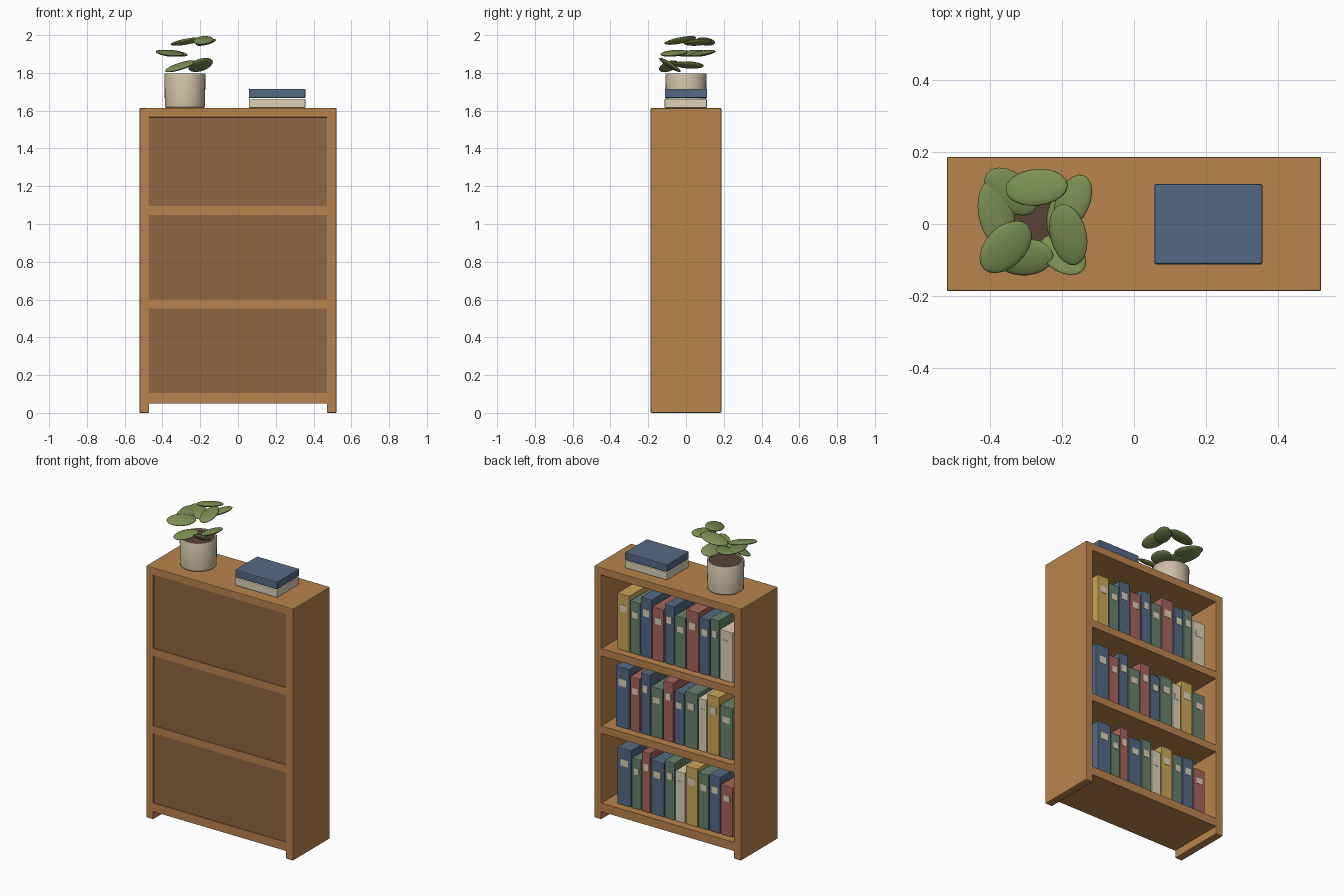
import bpy, math
from mathutils import Euler

if "Cube" in bpy.data.objects:
    bpy.data.objects.remove(bpy.data.objects["Cube"])


def material(name, r, g, b):
    m = bpy.data.materials.new(name)
    m.diffuse_color = [(c / 255 / 12.92 if c < 11 else ((c / 255 + 0.055) / 1.055) ** 2.4)
                       for c in (r, g, b)] + [1]
    m.use_nodes = True
    m.node_tree.nodes["Principled BSDF"].inputs["Base Color"].default_value = m.diffuse_color
    return m


WOOD = material("wood", 186, 132, 78)
PANEL = material("panel_wood", 142, 102, 68)
CREAM = material("cream", 220, 210, 184)
GLAZE = material("pot_glaze", 204, 190, 165)
SOIL = material("soil", 88, 66, 52)
LEAF = material("leaf_green", 124, 143, 84)
COVERS = {"N": material("navy_cover", 84, 106, 132), "G": material("green_cover", 104, 130, 110),
          "R": material("red_cover", 168, 100, 92), "Y": material("ochre_cover", 204, 168, 88),
          "W": CREAM}


def box(name, x0, x1, y0, y1, z0, z1, mat, bevel=0.0):
    bpy.ops.mesh.primitive_cube_add(size=1, location=((x0 + x1) / 2, (y0 + y1) / 2, (z0 + z1) / 2))
    o = bpy.context.object
    o.name = name
    o.scale = (x1 - x0, y1 - y0, z1 - z0)
    bpy.ops.object.transform_apply(location=False, rotation=False, scale=True)
    o.data.materials.append(mat)
    if bevel:
        b = o.modifiers.new("bevel", "BEVEL")
        b.width, b.segments = bevel, 2
    return o


# Carcass: two sides, top, bottom and two shelves, with a recessed panel
for side, s in (("left", -1), ("right", 1)):
    box(side + "_side", *sorted((s * 0.47, s * 0.521)), -0.187, 0.187, 0, 1.614, WOOD, 0.005)
for name, z0, z1, w in (("top_board", 1.565, 1.614, 0.49), ("upper_shelf", 1.048, 1.096, 0.475),
                        ("lower_shelf", 0.552, 0.6, 0.475), ("bottom_board", 0.05, 0.105, 0.475)):
    box(name, -w, w, -0.186, 0.186, z0, z1, WOOD, 0.003 if w > 0.48 else 0)
box("rear_panel", -0.475, 0.475, -0.181, -0.164, 0.06, 1.6, PANEL)

# Rows of books: shelf height, cover colours, left edges (measured from +x), heights
ROWS = [
    (1.096, "YGNRNGRNGW", [.104, .197, .277, .362, .452, .528, .612, .71, .788, .86],
     [.342, .315, .36, .32, .358, .307, .366, .341, .354, .302]),
    (0.6, "NRNGRNGWYG", [.09, .197, .275, .35, .442, .522, .602, .7, .768, .86],
     [.367, .326, .37, .302, .363, .315, .336, .317, .358, .312]),
    (0.105, "NGRNGWYGNR", [.104, .211, .284, .35, .453, .533, .608, .7, .782, .868],
     [.345, .303, .364, .326, .348, .304, .355, .335, .343, .3]),
]
for r, (z, covers, starts, heights) in enumerate(ROWS):
    edges = [u + 0.026 - 0.04 * (u - 0.1) for u in starts] + [0.952]
    for i, (c, a, b, h) in enumerate(zip(covers, edges, edges[1:], heights)):
        h += 0.018
        x0, x1 = 0.52 - b + 0.006, 0.52 - a
        box(f"book_{r}_{i}", x0, x1, -0.12, 0.137, z, z + h, COVERS[c], 0.003)
        m, w = (x0 + x1) / 2, (x1 - x0) * 0.27
        box(f"spine_label_{r}_{i}", m - w, m + w, 0.13, 0.139, z + h * 0.69, z + h * 0.81, CREAM)

# Two books lying on top
box("flat_book_lower", 0.057, 0.357, -0.113, 0.111, 1.614, 1.662, CREAM, 0.005)
box("flat_book_upper", 0.057, 0.357, -0.112, 0.112, 1.667, 1.715, COVERS["N"], 0.005)

# Pot: revolved hollow profile, and a disc of soil
PX, N = -0.281, 32
profile = [(0.1, 1.614), (0.106, 1.62), (0.109, 1.793), (0.106, 1.798),
           (0.098, 1.798), (0.095, 1.794), (0.095, 1.76)]
verts = [(PX + rad * math.cos(k * math.tau / N), rad * math.sin(k * math.tau / N), h)
         for rad, h in profile for k in range(N)]
rings = len(profile)
faces = [(j * N + k, j * N + (k + 1) % N, (j + 1) * N + (k + 1) % N, (j + 1) * N + k)
         for j in range(rings - 1) for k in range(N)]
faces += [tuple(reversed(range(N))), tuple(range((rings - 1) * N, rings * N))]
mesh = bpy.data.meshes.new("plant_pot")
mesh.from_pydata(verts, [], faces)
pot = bpy.data.objects.new("plant_pot", mesh)
bpy.context.collection.objects.link(pot)
mesh.materials.append(GLAZE)
bpy.ops.object.select_all(action="DESELECT")
pot.select_set(True)
bpy.context.view_layer.objects.active = pot
bpy.ops.object.shade_smooth_by_angle(angle=math.radians(35))
bpy.ops.mesh.primitive_cylinder_add(vertices=N, radius=0.096, depth=0.03, location=(PX, 0, 1.775))
bpy.context.object.name = "soil"
bpy.context.object.data.materials.append(SOIL)

# Leaves in three tiers: flattened ellipsoids
# (x, y, z, half length, half width, two tilts and heading in degrees)
LEAVES = [
    (-.271, .102, 1.966, .088, .052, -9, -10, 5),
    (-.183, -.03, 1.972, .088, .052, -13, -10, 103),
    (-.17, .062, 1.962, .08, .048, -12, -6, 66),
    (-.357, -.064, 1.904, .087, .057, 12, 0, 45),
    (-.383, .03, 1.904, .095, .051, 9, -4, 100),
    (-.342, .09, 1.904, .086, .053, 3, 8, -38),
    (-.195, .015, 1.842, .08, .05, -16, 3, 85),
    (-.305, -.092, 1.835, .085, .053, 14, -18, 5),
    (-.198, -.085, 1.842, .078, .052, -20, -24, -42),
]
for i, (x, y, z, a, b, tx, ty, heading) in enumerate(LEAVES):
    bpy.ops.mesh.primitive_uv_sphere_add(segments=20, ring_count=10, radius=1, location=(x, y, z))
    o = bpy.context.object
    o.name = f"leaf_{i}"
    o.scale = (a, b, 0.014)
    o.rotation_euler = Euler([math.radians(t) for t in (tx, ty, heading)])
    o.data.materials.append(LEAF)
    bpy.ops.object.shade_smooth()
